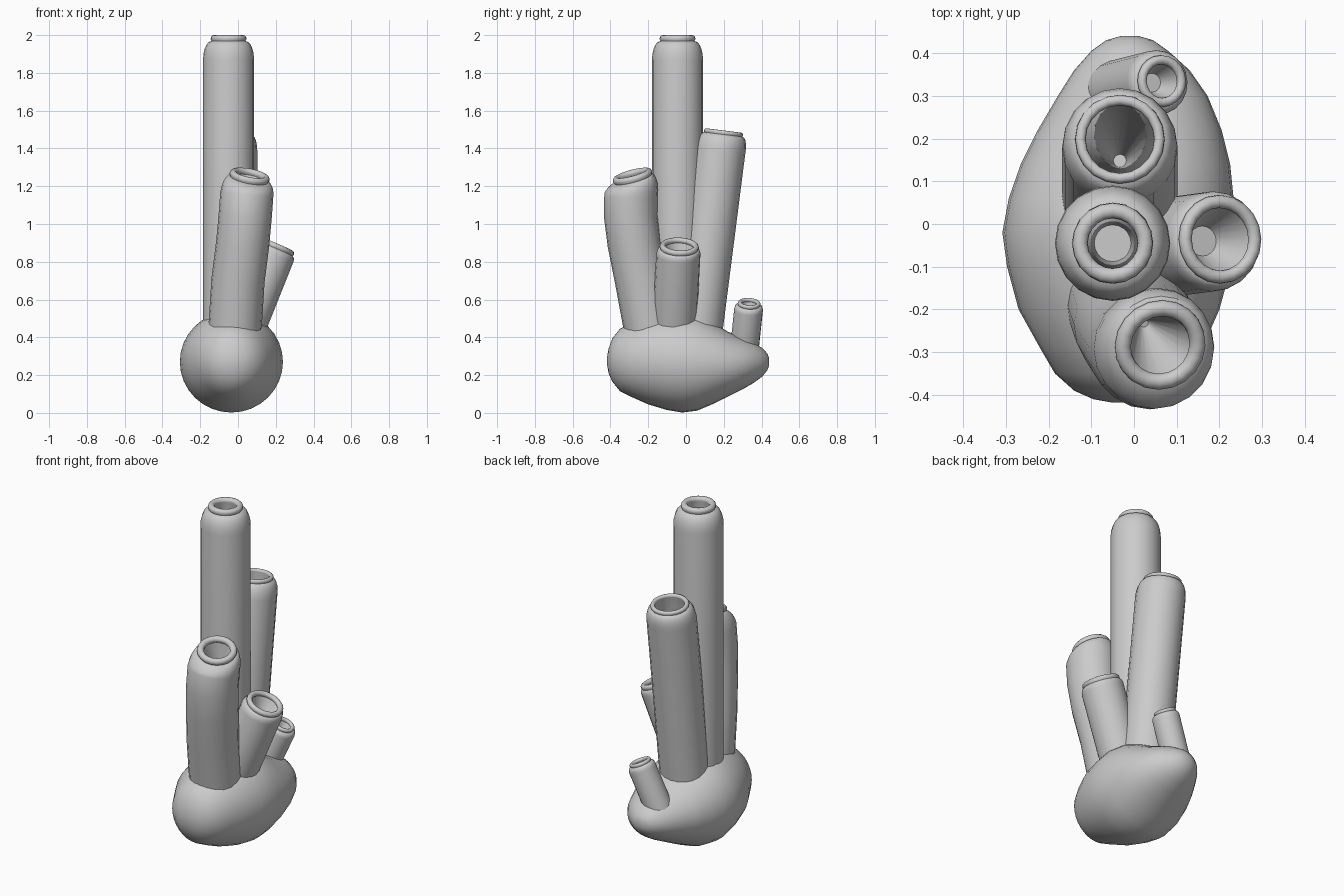
import bpy, bmesh
from math import sin, cos, pi, radians
from mathutils import Vector

if "Cube" in bpy.data.objects:
    bpy.data.objects.remove(bpy.data.objects["Cube"])


def skin(name, rings, angle):
    """Bridge rings of equal length into a closed object and smooth it."""
    bm = bmesh.new()
    loops = [[bm.verts.new(p) for p in ring] for ring in rings]
    n = len(loops[0])
    for a, b in zip(loops, loops[1:]):
        for i in range(n):
            j = (i + 1) % n
            bm.faces.new((a[i], a[j], b[j], b[i]))
    bm.faces.new(loops[0][::-1])
    bm.faces.new(loops[-1])
    bmesh.ops.recalc_face_normals(bm, faces=bm.faces)
    mesh = bpy.data.meshes.new(name)
    bm.to_mesh(mesh)
    bm.free()
    obj = bpy.data.objects.new(name, mesh)
    bpy.context.collection.objects.link(obj)
    bpy.ops.object.select_all(action='DESELECT')
    obj.select_set(True)
    bpy.context.view_layer.objects.active = obj
    bpy.ops.object.shade_smooth_by_angle(angle=radians(angle))
    return obj


def circle(center, normal, radius, sides):
    """Ring of points around a centre, facing along normal."""
    n = normal.normalized()
    u = Vector((0, 1, 0)).cross(n).normalized()
    v = n.cross(u)
    return [center + radius * (cos(2 * pi * i / sides) * u + sin(2 * pi * i / sides) * v)
            for i in range(sides)]


def tube(name, path, tip, normal, radius, lip_out, lip_in, depth, floor, sides=20):
    """Bent tube with a rounded shoulder, a rolled lip and a tapered hollow."""
    path = [Vector(p) for p in path]
    tip, normal = Vector(tip), Vector(normal).normalized()
    minor, major = (lip_out - lip_in) / 2, (lip_out + lip_in) / 2
    neck = tip - normal * minor * 1.7
    pts = path + [neck]
    rings = []
    # body
    for i, p in enumerate(path):
        tangent = pts[i + 1] - pts[max(i - 1, 0)]
        rings.append(circle(p, tangent, radius, sides))
    # shoulder
    last = (pts[-1] - pts[-3]).normalized()
    end = major + minor * 0.75
    for k in range(1, 6):
        a = k / 5 * pi / 2
        rings.append(circle(path[-1].lerp(neck, sin(a)), last.lerp(normal, sin(a)),
                            end + (radius - end) * cos(a), sides))
    # rolled lip
    for k in range(9):
        a = radians(-40 + 260 * k / 8)
        rings.append(circle(tip + normal * minor * (sin(a) - 1), normal,
                            major + minor * cos(a), sides))
    # hollow
    rings.append(circle(tip - normal * depth, normal, floor, sides))
    return skin(name, rings, 40)


# egg-shaped base: y, centre x, centre z, half width, half height
sections = [(-.418, -.03, .275, .02, .02), (-.41, -.03, .275, .065, .065),
            (-.39, -.03, .28, .11, .115), (-.35, -.03, .28, .155, .165),
            (-.29, -.03, .28, .19, .195), (-.2, -.035, .28, .235, .235),
            (-.1, -.035, .273, .262, .258), (-.02, -.035, .27, .273, .268),
            (.06, -.03, .267, .263, .255), (.14, -.02, .263, .245, .217),
            (.22, -.01, .258, .215, .173), (.3, -.003, .26, .175, .135),
            (.36, -.005, .265, .135, .105), (.405, -.01, .268, .09, .075),
            (.43, -.01, .27, .055, .045), (.44, -.01, .27, .02, .02)]
skin("base", [[Vector((cx + rx * cos(2 * pi * i / 32), y, cz + rz * sin(2 * pi * i / 32)))
               for i in range(32)] for y, cx, cz, rx, rz in sections], 60)

# tubes growing from the base
tube("tall_tube", [(-.05, -.045, .35), (-.05, -.045, 1.87)],
     (-.05, -.045, 2), (0, 0, 1), .135, .095, .058, .2, .043)
tube("back_tube", [(-.033, .045, .33), (-.033, .18, 1.39)],
     (-.033, .2, 1.495), (0, .125, 1), .135, .105, .08, .42, .015)
tube("front_tube", [(-.022, -.17, .35), (0, -.235, .7), (.025, -.275, .9),
                    (.038, -.293, 1.04), (.046, -.292, 1.15)],
     (.065, -.288, 1.27), (.2, -.27, 1), .141, .108, .07, .22, .01)
tube("side_tube", [(0, -.065, .38), (.182, -.041, .835)],
     (.207, -.035, .893), (.39, .04, .92), .117, .104, .073, .12, .035)
tube("small_tube", [(-.05, .305, .3), (.053, .331, .545)],
     (.069, .335, .588), (.39, .06, .92), .076, .061, .039, .07, .022)
